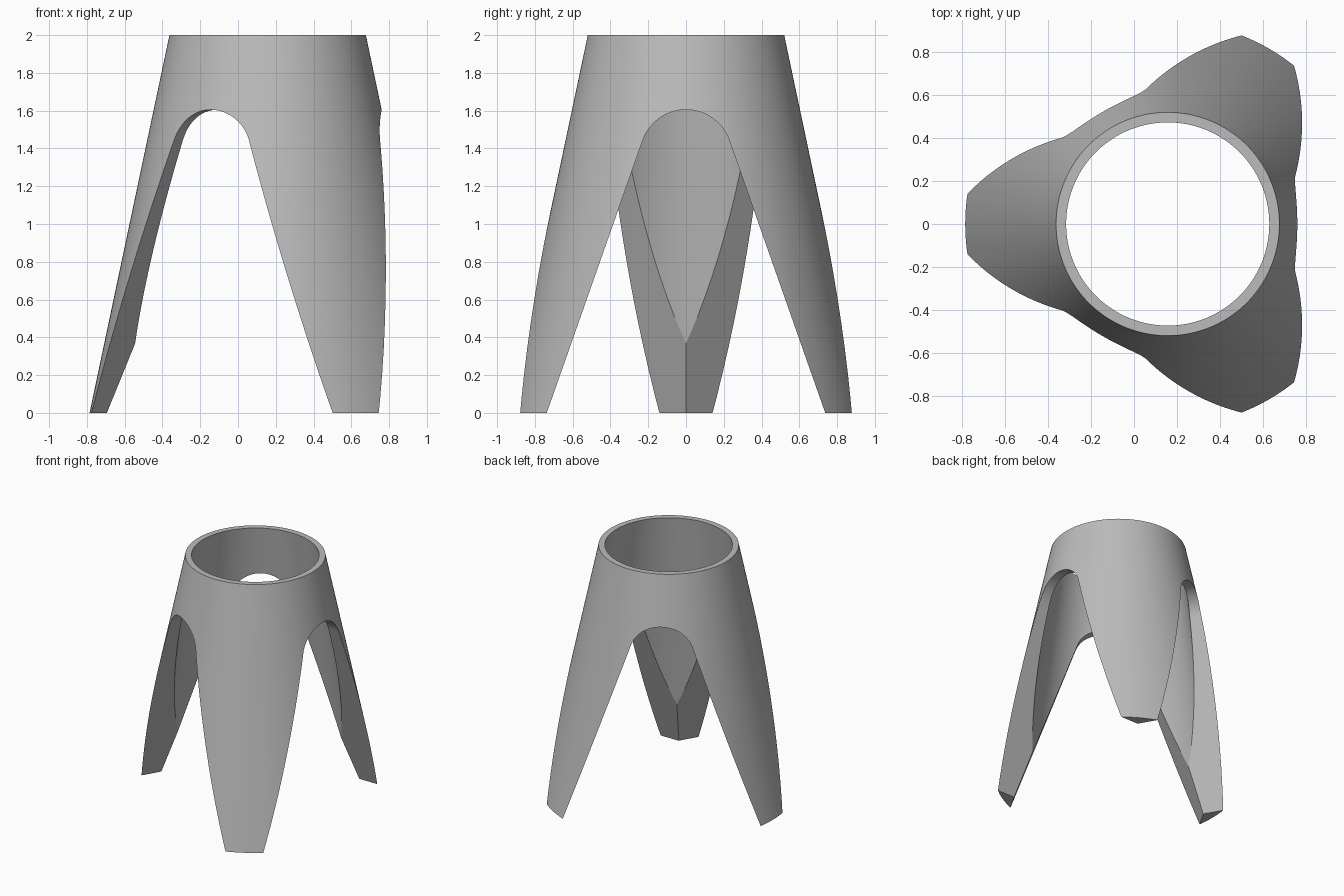
import bpy
import bmesh
from math import sin, cos, pi, atan, radians
from mathutils import Matrix

if "Cube" in bpy.data.objects:
    bpy.data.objects.remove(bpy.data.objects["Cube"], do_unlink=True)

AXIS_X = 0.157          # cone axis; three legs make the bounds lopsided
HEIGHT = 2.0
SEGMENTS = 144

grey = bpy.data.materials.new("plain grey")
grey.use_nodes = True
grey.diffuse_color = (0.5, 0.5, 0.5, 1)
grey.node_tree.nodes["Principled BSDF"].inputs["Base Color"].default_value = (0.5, 0.5, 0.5, 1)


def make_object(name, bm):
    bmesh.ops.recalc_face_normals(bm, faces=bm.faces)
    mesh = bpy.data.meshes.new(name)
    bm.to_mesh(mesh)
    bm.free()
    mesh.materials.append(grey)
    obj = bpy.data.objects.new(name, mesh)
    bpy.context.collection.objects.link(obj)
    return obj


def tapered_shell(name, profile):
    """Revolve a closed (radius, z) profile around the cone axis."""
    bm = bmesh.new()
    rings = []
    for i in range(SEGMENTS):
        a = 2 * pi * i / SEGMENTS
        rings.append([bm.verts.new((AXIS_X + r * cos(a), r * sin(a), z)) for r, z in profile])
    n = len(profile)
    for i in range(SEGMENTS):
        here, there = rings[i], rings[(i + 1) % SEGMENTS]
        for j in range(n):
            k = (j + 1) % n
            bm.faces.new((here[j], there[j], there[k], here[k]))
    return make_object(name, bm)


def arch_cutter(name, angle):
    """Round-topped opening with splayed sides, extruded outward from the axis."""
    half_base, slope, radius, crown = 0.737, 0.352, 0.243, 1.605
    tilt = atan(slope)
    low = -0.2
    outline = [(half_base - slope * low, low)]
    steps = 32
    for i in range(steps + 1):
        a = tilt + (pi - 2 * tilt) * i / steps
        outline.append((radius * cos(a), crown - radius + radius * sin(a)))
    outline.append((-outline[0][0], low))
    bm = bmesh.new()
    face = bm.faces.new([bm.verts.new((0, y, z)) for y, z in outline])
    grown = bmesh.ops.extrude_face_region(bm, geom=[face])["geom"]
    tip = [v for v in grown if isinstance(v, bmesh.types.BMVert)]
    bmesh.ops.translate(bm, verts=tip, vec=(1.5, 0, 0))
    place = Matrix.Translation((AXIS_X, 0, 0)) @ Matrix.Rotation(angle, 4, "Z")
    bmesh.ops.transform(bm, matrix=place, verts=bm.verts)
    return make_object(name, bm)


# Hollow cone, thick at the feet and thin at the rim
stand = tapered_shell("three_legged_stand",
                      [(0.943, 0), (0.52, HEIGHT), (0.473, HEIGHT), (0.753, 0)])
bpy.context.view_layer.objects.active = stand
stand.select_set(True)

# Three arched openings leave three legs
for i in range(3):
    cutter = arch_cutter("arch_cutter", radians(120 * i))
    cutter.hide_render = True
    cut = stand.modifiers.new("arch", "BOOLEAN")
    cut.operation = "DIFFERENCE"
    cut.solver = "EXACT"
    cut.object = cutter
    bpy.ops.object.modifier_apply(modifier=cut.name)
    bpy.data.objects.remove(cutter, do_unlink=True)

bpy.ops.object.shade_smooth_by_angle(angle=radians(25))
